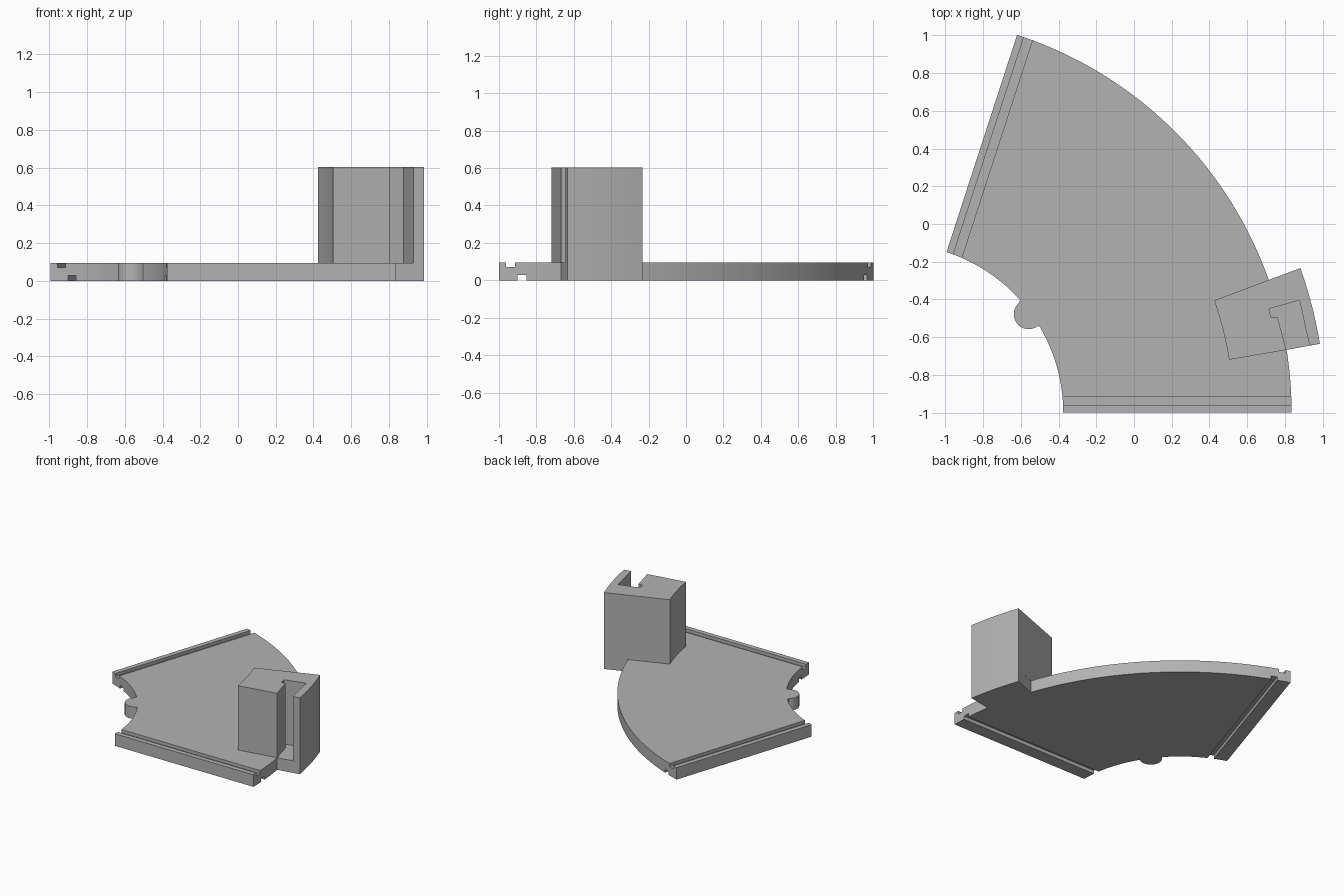
import bpy, bmesh
from math import radians, cos, sin
from mathutils import Vector, Matrix

cube = bpy.data.objects.get("Cube")
if cube:
    bpy.data.objects.remove(cube, do_unlink=True)

CENTRE = Vector((-1.27, -1.0))      # centre of the ring the plate belongs to
INNER, OUTER, SWEEP = 0.895, 2.105, 72
PLATE_H, TOWER_H = 0.095, 0.603

grey = bpy.data.materials.new("plain grey")
grey.use_nodes = True
colour = (0.45, 0.45, 0.45, 1)
grey.diffuse_color = colour
grey.node_tree.nodes["Principled BSDF"].inputs["Base Color"].default_value = colour


def polar(radius, angle, origin=CENTRE):
    a = radians(angle)
    return origin + radius * Vector((cos(a), sin(a)))


def arc(radius, start, end, steps, origin=CENTRE):
    return [polar(radius, start + (end - start) * i / steps, origin)
            for i in range(steps + 1)]


def prism(name, outline, bottom, top):
    bm = bmesh.new()
    base = bm.faces.new([bm.verts.new((p.x, p.y, bottom)) for p in outline])
    grown = bmesh.ops.extrude_face_region(bm, geom=[base])
    moved = [g for g in grown["geom"] if isinstance(g, bmesh.types.BMVert)]
    bmesh.ops.translate(bm, verts=moved, vec=(0, 0, top - bottom))
    bmesh.ops.recalc_face_normals(bm, faces=bm.faces)
    mesh = bpy.data.meshes.new(name)
    bm.to_mesh(mesh)
    bm.free()
    mesh.materials.append(grey)
    obj = bpy.data.objects.new(name, mesh)
    bpy.context.collection.objects.link(obj)
    return obj


def smooth(obj):
    bpy.ops.object.select_all(action='DESELECT')
    obj.select_set(True)
    bpy.context.view_layer.objects.active = obj
    bpy.ops.object.shade_smooth_by_angle(angle=radians(30))


# Curved plate with a round nub on its inner rim
nub_centre, nub_radius = Vector((-0.558, -0.478)), 0.079
rim = arc(INNER, SWEEP, 0, 72)
outside = [(p - nub_centre).length > nub_radius for p in rim]
first, last = outside.index(False), len(rim) - outside[::-1].index(False)
nub = arc(nub_radius, 128, 304, 24, nub_centre)
plate = prism("curved_plate",
              arc(OUTER, 0, SWEEP, 72) + rim[:first] + nub + rim[last:],
              0, PLATE_H)

# Locking grooves along both straight ends, top and bottom
for end, angle, side in (("front", 0, 1), ("back", SWEEP, -1)):
    turn = Matrix.Rotation(radians(angle), 2)
    for level, near, far, low, high in (("top", 0.038, 0.086, 0.07, 0.2),
                                        ("bottom", 0.1, 0.146, -0.1, 0.027)):
        corners = [(0.5, near), (2.5, near), (2.5, far), (0.5, far)]
        outline = [CENTRE + turn @ Vector((x, side * d)) for x, d in corners]
        cutter = prism(f"{end}_{level}_groove_cutter", outline, low, high)
        cutter.hide_render = True
        cutter.hide_set(True)
        cut = plate.modifiers.new(f"{end} {level} groove", 'BOOLEAN')
        cut.operation, cut.solver, cut.object = 'DIFFERENCE', 'EXACT', cutter

# Tower block with a hooked slot open to the front
slot = [polar(r, a) for r, a in ((2.103, 9.1), (2.093, 14), (2.058, 14.2),
                                 (2.06, 15.5), (2.228, 15.5), (2.228, 9.2))]
tower = prism("slotted_tower",
              slot + arc(2.284, 9.2, 19.6, 12) + arc(1.796, 19.35, 9, 12),
              PLATE_H, TOWER_H)

# Foot carrying the tower where it overhangs the plate
foot = prism("tower_foot",
             arc(2.284, 9.2, 19.6, 12) + arc(OUTER, 19.5, 9.1, 12),
             0, PLATE_H)

for part in (plate, tower, foot):
    smooth(part)
